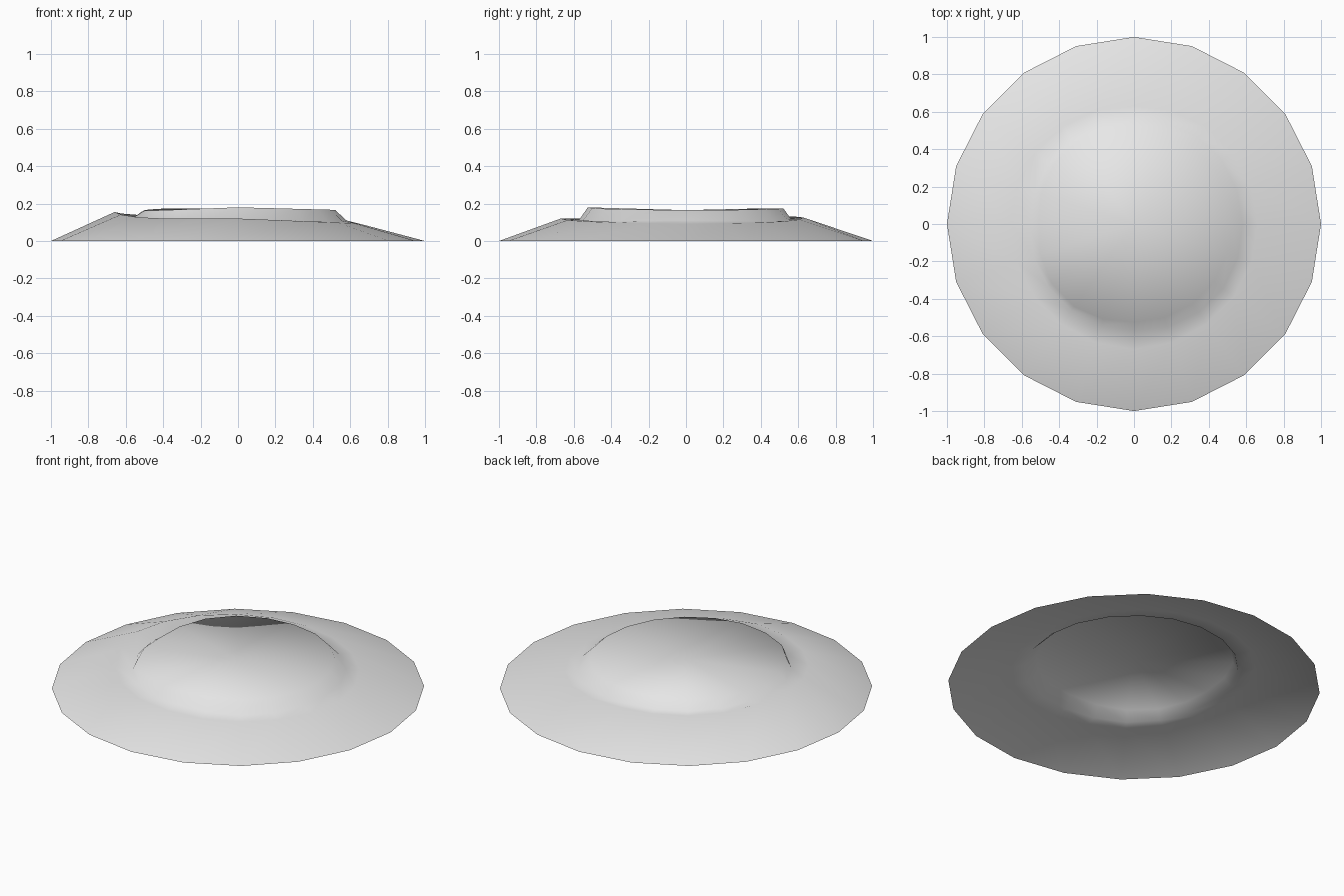
import bpy, bmesh
from math import sin, cos, pi

cube = bpy.data.objects.get("Cube")
if cube:
    bpy.data.objects.remove(cube, do_unlink=True)

SIDES = 20

stone = bpy.data.materials.new("pale_grey")
stone.use_nodes = True
colour = (0.8, 0.8, 0.8, 1)
stone.diffuse_color = colour
stone.node_tree.nodes["Principled BSDF"].inputs["Base Color"].default_value = colour


def around(values, turn):
    """Interpolate evenly spaced values around a full turn (0 to 1)."""
    p = turn * len(values)
    i = int(p)
    a, b = values[i % len(values)], values[(i + 1) % len(values)]
    return a + (b - a) * (p - i)


# Radius and height of each ring, every eighth turn counter-clockwise from +x
rings = [
    # ground edge
    ([1], [0]),
    # outer bank
    ([.66, .65, .63, .65, .66, .66, .67, .66],
     [.09, .10, .125, .135, .155, .12, .12, .10]),
    # foot of the mound wall
    ([.58, .58, .56, .56, .56, .57, .57, .59],
     [.11, .105, .12, .12, .125, .105, .115, .105]),
    # brow of the mound
    ([.52, .52, .52, .54, .51, .55, .525, .53],
     [.165, .168, .175, .175, .16, .165, .18, .17]),
]

bm = bmesh.new()
loops = []
for radii, heights in rings:
    loop = []
    for i in range(SIDES):
        t = i / SIDES
        r, a = around(radii, t), 2 * pi * t
        loop.append(bm.verts.new((r * cos(a), r * sin(a), around(heights, t))))
    loops.append(loop)

# Sloping bands between the rings
for low, high in zip(loops, loops[1:]):
    for i in range(SIDES):
        j = (i + 1) % SIDES
        bm.faces.new((low[i], low[j], high[j], high[i]))

# Gently dished top
centre = bm.verts.new((0, 0, .165))
for i in range(SIDES):
    bm.faces.new((loops[-1][i], loops[-1][(i + 1) % SIDES], centre))

for face in bm.faces:
    face.smooth = True

mesh = bpy.data.meshes.new("ground_mound")
bm.to_mesh(mesh)
bm.free()
mesh.materials.append(stone)
mound = bpy.data.objects.new("ground_mound", mesh)
bpy.context.collection.objects.link(mound)
